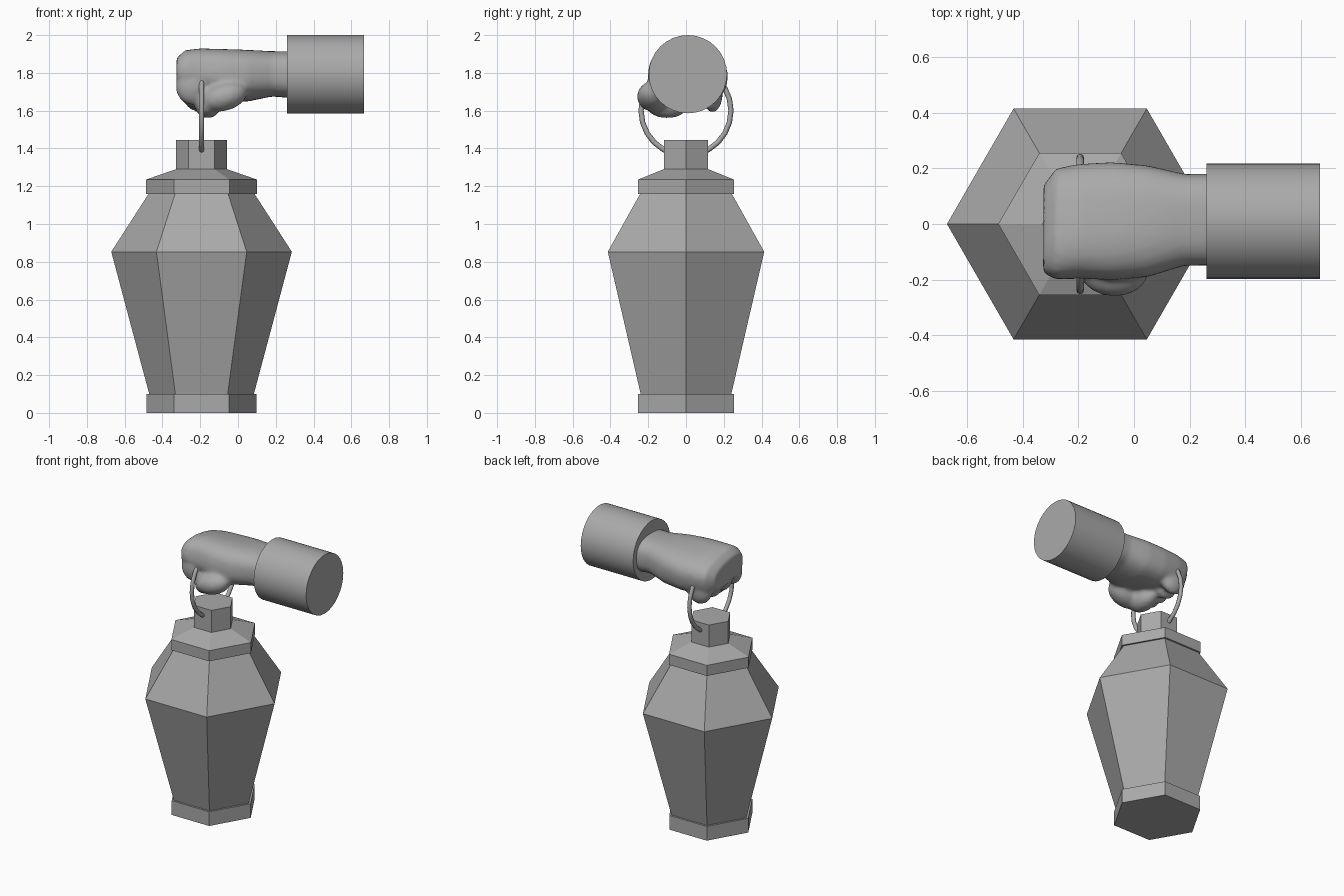
import bpy, bmesh, math
from mathutils import Matrix, Vector

if "Cube" in bpy.data.objects:
    bpy.data.objects.remove(bpy.data.objects["Cube"], do_unlink=True)

grey = bpy.data.materials.new("plain grey")
grey.use_nodes = True
colour = (0.4, 0.4, 0.4, 1)
grey.diffuse_color = colour
grey.node_tree.nodes["Principled BSDF"].inputs["Base Color"].default_value = colour

AXIS_X = -0.193  # centre line of the lantern


def add_object(name, bm, smooth=False):
    bmesh.ops.recalc_face_normals(bm, faces=bm.faces[:])
    mesh = bpy.data.meshes.new(name)
    bm.to_mesh(mesh)
    bm.free()
    mesh.materials.append(grey)
    obj = bpy.data.objects.new(name, mesh)
    bpy.context.collection.objects.link(obj)
    if smooth:
        bpy.ops.object.select_all(action="DESELECT")
        obj.select_set(True)
        bpy.context.view_layer.objects.active = obj
        bpy.ops.object.shade_smooth_by_angle(angle=math.radians(40))
    return obj


def loft(bm, rings):
    """Skin a list of closed point rings and cap both ends."""
    rows = [[bm.verts.new(p) for p in ring] for ring in rings]
    n = len(rows[0])
    for a, b in zip(rows, rows[1:]):
        for i in range(n):
            j = (i + 1) % n
            bm.faces.new((a[i], a[j], b[j], b[i]))
    bm.faces.new(rows[0][::-1])
    bm.faces.new(rows[-1])


def hex_part(name, profile):
    """Six-sided part from (radius, height) pairs."""
    bm = bmesh.new()
    loft(bm, [[(AXIS_X + r * math.cos(k * math.pi / 3), r * math.sin(k * math.pi / 3), z)
               for k in range(6)] for r, z in profile])
    return add_object(name, bm)


# Lantern
hex_part("lantern_base", [(0.292, 0), (0.292, 0.10)])
hex_part("lantern_body", [(0.277, 0.10), (0.478, 0.853), (0.277, 1.165)])
hex_part("lantern_lid", [(0.294, 1.16), (0.294, 1.235), (0.136, 1.29)])
hex_part("lantern_neck", [(0.136, 1.285), (0.136, 1.445)])

# Carrying ring
bpy.ops.mesh.primitive_torus_add(
    major_segments=24, minor_segments=8, major_radius=0.238, minor_radius=0.014,
    location=(AXIS_X, 0, 1.60), rotation=(0, math.pi / 2, 0))
ring = bpy.context.object
ring.name = "carrying_ring"
ring.data.materials.append(grey)
bpy.ops.object.shade_smooth_by_angle(angle=math.radians(50))

# Sleeve
bm = bmesh.new()
bmesh.ops.create_cone(
    bm, cap_ends=True, segments=32, radius1=0.207, radius2=0.207, depth=0.408,
    matrix=Matrix.Translation((0.464, 0.01, 1.793)) @ Matrix.Rotation(math.pi / 2, 4, "Y"))
add_object("sleeve", bm, smooth=True)


# Hand: wrist and palm sections, then thumb and fingers fused into one skin
def section(x, y, z, ry, rz, roll, n=28):
    points = []
    for k in range(n):
        a = 2 * math.pi * k / n
        c, s = math.cos(a), math.sin(a)
        dy = ry * math.copysign(abs(c) ** 0.75, c)
        dz = rz * math.copysign(abs(s) ** 0.75, s)
        points.append((x, y + dy * math.cos(roll) + dz * math.sin(roll),
                       z - dy * math.sin(roll) + dz * math.cos(roll)))
    return points


def lump(bm, centre, radii, turn=0):
    bmesh.ops.create_uvsphere(
        bm, u_segments=20, v_segments=12, radius=1,
        matrix=Matrix.Translation(centre) @ Matrix.Rotation(turn, 4, "Y")
        @ Matrix.Diagonal(Vector(radii).to_4d()))


bm = bmesh.new()
loft(bm, [section(*s) for s in (
    (0.30, 0.015, 1.79, 0.165, 0.125, 0),
    (0.18, 0.015, 1.795, 0.165, 0.12, 0),
    (0.05, 0.01, 1.785, 0.20, 0.135, 0.08),
    (-0.08, 0.01, 1.785, 0.212, 0.135, 0.15),
    (-0.20, 0.01, 1.79, 0.205, 0.13, 0.2),
    (-0.28, 0.0, 1.795, 0.20, 0.115, 0.2),
    (-0.325, -0.02, 1.79, 0.16, 0.08, 0.2))])
lump(bm, (-0.07, -0.175, 1.675), (0.125, 0.085, 0.075), -0.3)   # thumb base
lump(bm, (-0.16, -0.10, 1.63), (0.07, 0.115, 0.07))             # thumb tip
for i in range(4):                                              # curled fingers
    lump(bm, (-0.24 + 0.012 * i, -0.145 + 0.095 * i, 1.73 - 0.013 * i), (0.092, 0.055, 0.10))
hand = add_object("hand", bm)

remesh = hand.modifiers.new("fuse", "REMESH")
remesh.mode = "VOXEL"
remesh.voxel_size = 0.014
remesh.use_smooth_shade = True
soften = hand.modifiers.new("soften", "SMOOTH")
soften.factor = 0.5
soften.iterations = 6
